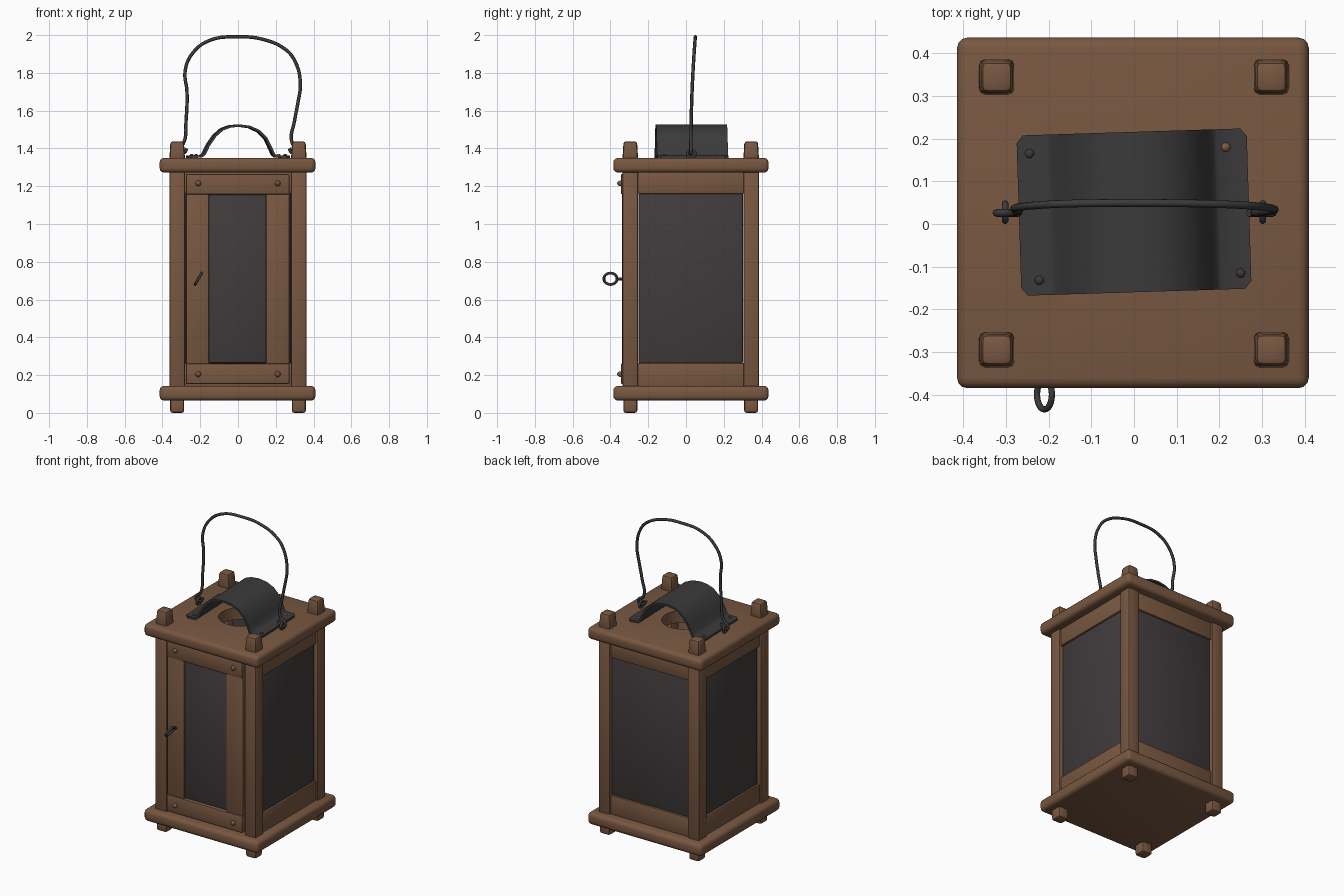
import bpy, bmesh, math
from mathutils import Vector

if "Cube" in bpy.data.objects:
    bpy.data.objects.remove(bpy.data.objects["Cube"])

YC = 0.025  # body centre in y


def material(name, rgb):
    m = bpy.data.materials.new(name)
    m.diffuse_color = (*rgb, 1)
    m.use_nodes = True
    m.node_tree.nodes["Principled BSDF"].inputs["Base Color"].default_value = m.diffuse_color
    return m


WOOD = material("brown wood", (0.19, 0.097, 0.053))
IRON = material("dark iron", (0.045, 0.042, 0.042))
GLASS = material("smoky glass", (0.053, 0.044, 0.045))


def finish(name, mat, angle=35):
    ob = bpy.context.object
    ob.name = name
    ob.data.materials.append(mat)
    bpy.ops.object.shade_smooth_by_angle(angle=math.radians(angle))
    return ob


def box(name, x, y, z, mat=WOOD, bevel=0.008, segs=2, taper=1.0):
    """Bevelled box from (min, max) ranges; taper scales the upper end."""
    bpy.ops.mesh.primitive_cube_add(size=1)
    ob = bpy.context.object
    cx, cy = sum(x) / 2, sum(y) / 2
    for v in ob.data.vertices:
        t = taper if v.co.z > 0 else 1
        v.co = (cx + v.co.x * (x[1] - x[0]) * t, cy + v.co.y * (y[1] - y[0]) * t,
                sum(z) / 2 + v.co.z * (z[1] - z[0]))
    mod = ob.modifiers.new("bevel", 'BEVEL')
    mod.width, mod.segments = bevel, segs
    bpy.ops.object.modifier_apply(modifier="bevel")
    return finish(name, mat)


def rivet(name, pos, scale, mat):
    bpy.ops.mesh.primitive_uv_sphere_add(segments=12, ring_count=8, radius=1, location=pos)
    bpy.context.object.scale = scale
    return finish(name, mat, 60)


def ring(name, pos, normal, major, minor):
    bpy.ops.mesh.primitive_torus_add(major_radius=major, minor_radius=minor, location=pos,
                                     major_segments=24, minor_segments=8,
                                     rotation=Vector(normal).to_track_quat('Z', 'Y').to_euler())
    return finish(name, IRON, 60)


def tube(name, pts, radius):
    cu = bpy.data.curves.new(name, 'CURVE')
    cu.dimensions, cu.bevel_depth, cu.bevel_resolution = '3D', radius, 2
    cu.resolution_u, cu.use_fill_caps = 5, True
    sp = cu.splines.new('BEZIER')
    sp.bezier_points.add(len(pts) - 1)
    for bp, p in zip(sp.bezier_points, pts):
        bp.co = p
        bp.handle_left_type = bp.handle_right_type = 'AUTO'
    ob = bpy.data.objects.new(name, cu)
    bpy.context.collection.objects.link(ob)
    bpy.ops.object.select_all(action='DESELECT')
    ob.select_set(True)
    bpy.context.view_layer.objects.active = ob
    bpy.ops.object.convert(target='MESH')
    return finish(name, IRON, 60)


# base board and roof board with a round smoke hole
box("base_board", (-0.415, 0.41), (YC - 0.41, YC + 0.412), (0.065, 0.143), bevel=0.024, segs=3)
roof = box("roof_board", (-0.415, 0.41), (YC - 0.41, YC + 0.412), (1.272, 1.35), bevel=0.024, segs=3)
bpy.ops.mesh.primitive_cylinder_add(vertices=32, radius=0.13, depth=0.4, location=(0, YC, 1.3))
cutter = bpy.context.object
cutter.name = "smoke_hole_cutter"
cutter.hide_render = True
bpy.context.view_layer.objects.active = roof
hole = roof.modifiers.new("hole", 'BOOLEAN')
hole.operation, hole.object, hole.solver = 'DIFFERENCE', cutter, 'EXACT'
bpy.ops.object.modifier_apply(modifier="hole")
bpy.data.objects.remove(cutter)

# corner posts with feet below and pegs above
for sx, nx in ((-1, "left"), (1, "right")):
    for sy, ny in ((-1, "front"), (1, "back")):
        x, y = 0.322 * sx, YC + 0.32 * sy

        def span(c, h):
            return (c - h, c + h)
        tag = f"{ny}_{nx}"
        box(tag + "_post", span(x, 0.041), span(y, 0.041), (0.135, 1.28))
        box(tag + "_foot", span(x, 0.037), span(y, 0.037), (0.0, 0.08), bevel=0.013)
        box(tag + "_peg", span(x, 0.042), span(y, 0.042), (1.335, 1.438), bevel=0.014, taper=0.85)

# side and back rails with panes
for name, z in (("bottom_rail", (0.135, 0.265)), ("top_rail", (1.16, 1.28))):
    for s, side in ((-1, "left"), (1, "right")):
        box(f"{side}_{name}", sorted((0.315 * s, 0.352 * s)), (-0.26, 0.31), z)
    box("back_" + name, (-0.285, 0.285), (YC + 0.315, YC + 0.35), z)
for s, side in ((-1, "left"), (1, "right")):
    box(side + "_pane", sorted((0.318 * s, 0.342 * s)), (-0.252, 0.302), (0.262, 1.165), GLASS, 0.01)
box("back_pane", (-0.282, 0.282), (YC + 0.318, YC + 0.34), (0.262, 1.165), GLASS, 0.01)

# front door: rails, stiles, pane and pegs
box("door_bottom_rail", (-0.276, 0.272), (-0.345, -0.305), (0.152, 0.262))
box("door_top_rail", (-0.276, 0.272), (-0.345, -0.305), (1.157, 1.265))
box("door_left_stile", (-0.276, -0.153), (-0.338, -0.3), (0.255, 1.165))
box("door_right_stile", (0.148, 0.272), (-0.338, -0.3), (0.255, 1.165))
box("door_pane", (-0.157, 0.152), (-0.332, -0.308), (0.262, 1.157), GLASS, 0.012)
for x in (-0.21, 0.21):
    for z in (0.205, 1.215):
        rivet("door_peg", (x, -0.345, z), (0.015, 0.02, 0.015), WOOD)

# door ring pull on a short stem
ring("door_ring", (-0.21, -0.4, 0.71), (0.87, 0, -0.5), 0.035, 0.0075)
tube("door_ring_stem", [(-0.21, -0.32, 0.71), (-0.21, -0.366, 0.71)], 0.008)

# arched smoke guard: bent sheet with clipped flange corners
profile = [(-0.27, 0, 0.17), (-0.255, 0, 0.188), (-0.2, 0.002, 0.188), (-0.188, 0.012, 0.188),
           (-0.165, 0.06, 0.188), (-0.13, 0.11, 0.188), (-0.09, 0.145, 0.188), (-0.05, 0.16, 0.188),
           (0, 0.166, 0.188), (0.06, 0.158, 0.188), (0.11, 0.135, 0.188), (0.15, 0.095, 0.188),
           (0.175, 0.045, 0.188), (0.19, 0.01, 0.188), (0.2, 0.002, 0.188), (0.255, 0, 0.188),
           (0.27, 0, 0.17)]
bm = bmesh.new()
rows = [[bm.verts.new((x, s * d, z)) for s in (-1, 1)] for x, z, d in profile]
for a, b in zip(rows, rows[1:]):
    bm.faces.new((a[0], b[0], b[1], a[1]))
me = bpy.data.meshes.new("smoke_guard")
bm.to_mesh(me)
bm.free()
guard = bpy.data.objects.new("smoke_guard", me)
bpy.context.collection.objects.link(guard)
guard.location = (0, YC + 0.003, 1.362)
guard.rotation_euler.z = math.radians(1.8)
bpy.ops.object.select_all(action='DESELECT')
guard.select_set(True)
bpy.context.view_layer.objects.active = guard
solid = guard.modifiers.new("thickness", 'SOLIDIFY')
solid.thickness, solid.offset = 0.013, -1
bpy.ops.object.modifier_apply(modifier="thickness")
finish("smoke_guard", IRON, 40)
for x, y, mat in ((-0.245, 0.165, IRON), (0.215, 0.18, WOOD), (-0.222, -0.132, IRON), (0.25, -0.115, IRON)):
    rivet("guard_rivet", (x, y, 1.362), (0.011, 0.011, 0.009), mat)

# wire handle hooked through two eyelets
for s in (-1, 1):
    ring("handle_eyelet", (0.302 * s, 0.028, 1.372), (1, 0, 0), 0.02, 0.008)
arc = [(-0.27, 1.4), (-0.285, 1.378), (-0.315, 1.375), (-0.322, 1.395), (-0.29, 1.425), (-0.275, 1.55),
       (-0.27, 1.7), (-0.28, 1.81), (-0.24, 1.905), (-0.15, 1.972), (0, 1.991), (0.13, 1.978),
       (0.25, 1.925), (0.3, 1.865), (0.33, 1.75), (0.315, 1.63), (0.3, 1.55), (0.288, 1.425),
       (0.325, 1.395), (0.318, 1.375), (0.285, 1.378), (0.27, 1.4)]
tube("wire_handle", [(x, 0.026 + 0.024 * max(0, (z - 1.4) / 0.6) ** 2, z) for x, z in arc], 0.009)
